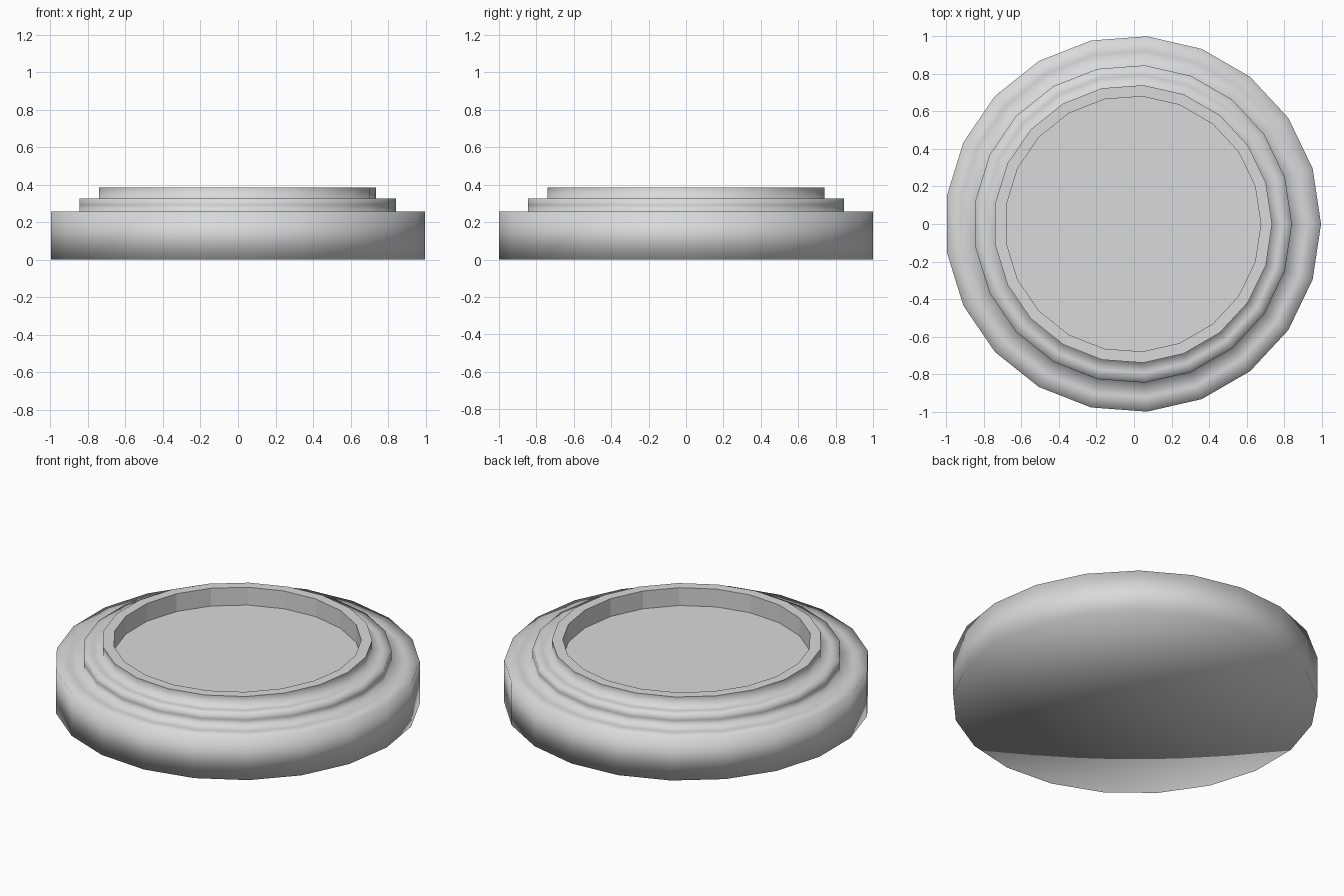
import bpy
import bmesh
from math import cos, sin, tau

cube = bpy.data.objects.get("Cube")
if cube:
    bpy.data.objects.remove(cube, do_unlink=True)

SIDES = 21
SHIFT_X = -0.006   # an odd-sided ring needs a small shift to sit centred

# One plain grey for the whole piece
grey = bpy.data.materials.new("plain grey")
grey.use_nodes = True
colour = (0.7, 0.7, 0.7, 1.0)
grey.diffuse_color = colour
grey.node_tree.nodes["Principled BSDF"].inputs["Base Color"].default_value = colour

# Half profile (radius, height): outer wall, ledge, step, ledge, rim, recess
profile = [
    (1.003, 0.0), (1.003, 0.257),
    (0.925, 0.257), (0.848, 0.257),
    (0.848, 0.292), (0.848, 0.325),
    (0.795, 0.325), (0.742, 0.325),
    (0.742, 0.385),
    (0.682, 0.385), (0.682, 0.277),
]
RIM_START = 8      # profile spans from here on are flat shaded

bm = bmesh.new()


def ring(radius, z):
    angles = [tau * i / SIDES for i in range(SIDES)]
    return [bm.verts.new((radius * cos(a) + SHIFT_X, radius * sin(a), z)) for a in angles]


rings = [ring(r, z) for r, z in profile]

# Stepped walls
for span, (lower, upper) in enumerate(zip(rings, rings[1:])):
    for i in range(SIDES):
        j = (i + 1) % SIDES
        face = bm.faces.new((lower[i], lower[j], upper[j], upper[i]))
        face.smooth = span < RIM_START

# Flat recess floor
bm.faces.new(rings[-1])

# Underside as a fan, shaded smoothly into the outer wall
centre = bm.verts.new((SHIFT_X, 0, 0))
for i in range(SIDES):
    face = bm.faces.new((centre, rings[0][(i + 1) % SIDES], rings[0][i]))
    face.smooth = True

bmesh.ops.recalc_face_normals(bm, faces=bm.faces[:])

mesh = bpy.data.meshes.new("stepped_cap")
bm.to_mesh(mesh)
bm.free()
mesh.materials.append(grey)
cap = bpy.data.objects.new("stepped_cap", mesh)
bpy.context.collection.objects.link(cap)
